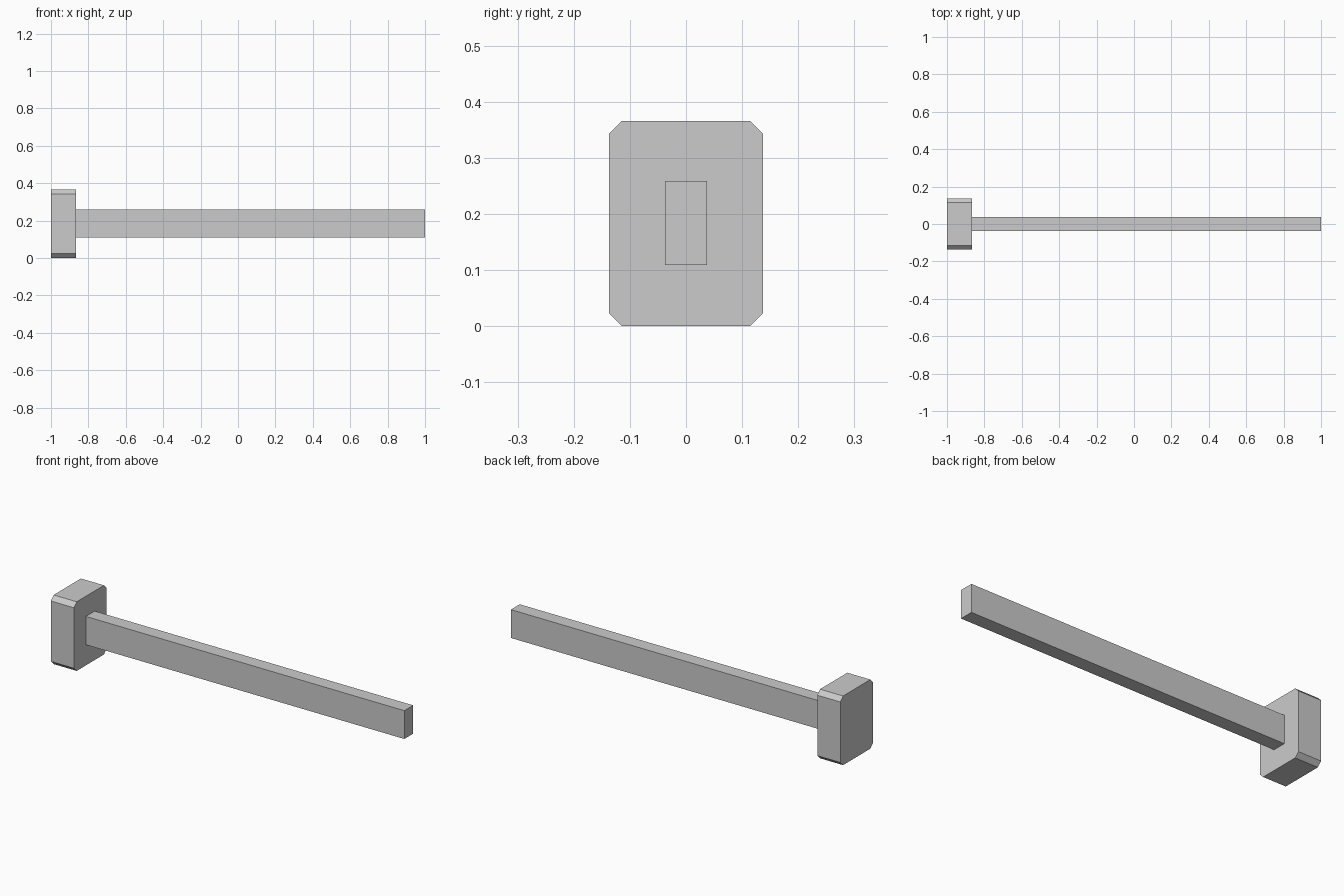
import bpy
import bmesh

cube = bpy.data.objects.get("Cube")
if cube:
    bpy.data.objects.remove(cube, do_unlink=True)

grey = bpy.data.materials.new("plain grey")
grey.use_nodes = True
colour = (0.6, 0.6, 0.6, 1)
grey.diffuse_color = colour
grey.node_tree.nodes["Principled BSDF"].inputs["Base Color"].default_value = colour


def box(name, low, high, chamfer=0):
    """Box between two corners, optionally with chamfered edges along x."""
    bm = bmesh.new()
    bmesh.ops.create_cube(bm, size=1)
    for v in bm.verts:
        v.co = [high[i] if v.co[i] > 0 else low[i] for i in range(3)]
    if chamfer:
        long_edges = [e for e in bm.edges
                      if abs(e.verts[0].co.x - e.verts[1].co.x) > 0.01]
        bmesh.ops.bevel(bm, geom=long_edges, offset=chamfer,
                        segments=1, affect='EDGES')
    mesh = bpy.data.meshes.new(name)
    bm.to_mesh(mesh)
    bm.free()
    mesh.materials.append(grey)
    obj = bpy.data.objects.new(name, mesh)
    bpy.context.collection.objects.link(obj)
    return obj


# Chamfered block at the end, and the long bar fixed to its face
box("head_block", (-1, -0.137, 0), (-0.865, 0.137, 0.366), chamfer=0.023)
box("long_bar", (-0.865, -0.037, 0.109), (1, 0.037, 0.259))
